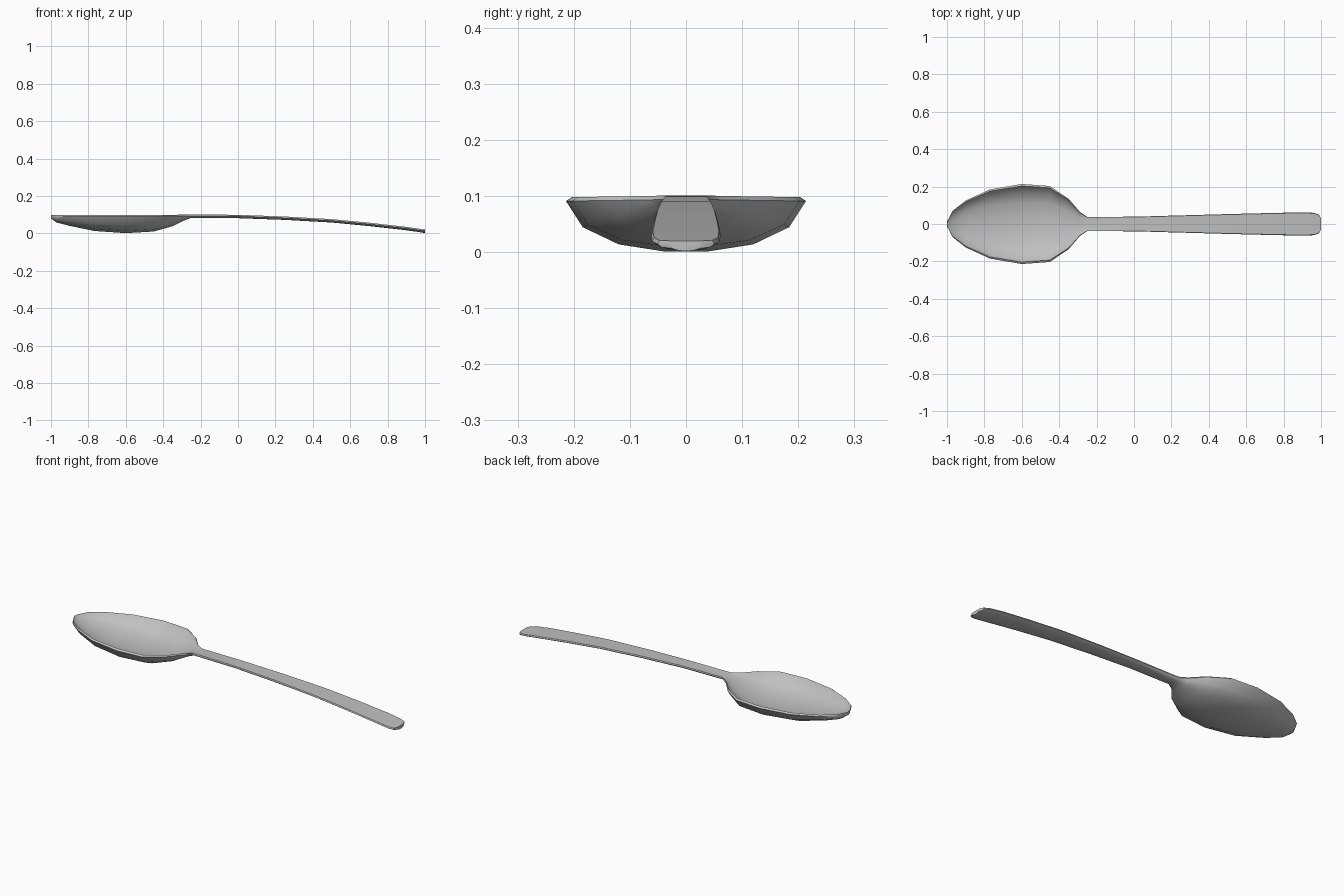
import bpy, bmesh, math

cube = bpy.data.objects.get("Cube")
if cube:
    bpy.data.objects.remove(cube, do_unlink=True)

steel = bpy.data.materials.new("brushed_steel")
steel.use_nodes = True
colour = (0.53, 0.53, 0.53, 1)
steel.diffuse_color = colour
steel.node_tree.nodes["Principled BSDF"].inputs["Base Color"].default_value = colour

# Stations along the spoon: x, half width, top height, hollow depth
BOWL = [
    (-1.0, 0.012, 0.098, 0.0), (-0.97, 0.07, 0.098, 0.022),
    (-0.9, 0.125, 0.098, 0.04), (-0.77, 0.185, 0.097, 0.066),
    (-0.6, 0.214, 0.098, 0.079), (-0.45, 0.203, 0.098, 0.07),
    (-0.35, 0.135, 0.099, 0.043), (-0.29, 0.065, 0.1, 0.014),
]
HANDLE = [
    (-0.25, 0.038, 0.101, 0), (0.0, 0.039, 0.099, 0), (0.25, 0.046, 0.09, 0),
    (0.5, 0.053, 0.076, 0), (0.7, 0.058, 0.057, 0), (0.88, 0.062, 0.037, 0),
    (0.96, 0.06, 0.026, 0), (0.99, 0.05, 0.021, 0), (1.0, 0.03, 0.02, 0),
]
# Half cross-section: fraction of width, fraction of depth
HALF = [(1, 0), (0.86, 0.52), (0.56, 0.86), (0.18, 1)]
SECTION = [(-v, d) for v, d in HALF] + HALF[::-1]
EDGE, THICK, INSET = 0.007, 0.018, 0.05


def ring(bm, x, w, z, hollow):
    """Top row then bottom row, as one closed loop."""
    top = [bm.verts.new((x, v * w * (1 - INSET), z - hollow * d)) for v, d in SECTION]
    low = [bm.verts.new((x, v * w, z - EDGE - (hollow + THICK - EDGE) * d))
           for v, d in SECTION]
    return top + low[::-1]


# Loft the bowl and handle as one continuous surface
bm = bmesh.new()
rings = [ring(bm, *s) for s in BOWL + HANDLE]
n = len(rings[0])
for a, b in zip(rings, rings[1:]):
    for i in range(n):
        j = (i + 1) % n
        bm.faces.new((a[i], a[j], b[j], b[i]))
bm.faces.new(rings[0])
bm.faces.new(rings[-1])
bmesh.ops.recalc_face_normals(bm, faces=bm.faces)

mesh = bpy.data.meshes.new("spoon")
bm.to_mesh(mesh)
bm.free()
mesh.materials.append(steel)
spoon = bpy.data.objects.new("spoon", mesh)
bpy.context.collection.objects.link(spoon)

# Smooth surfaces with a crisp rim
bpy.ops.object.select_all(action="DESELECT")
spoon.select_set(True)
bpy.context.view_layer.objects.active = spoon
bpy.ops.object.shade_smooth_by_angle(angle=math.radians(40))
